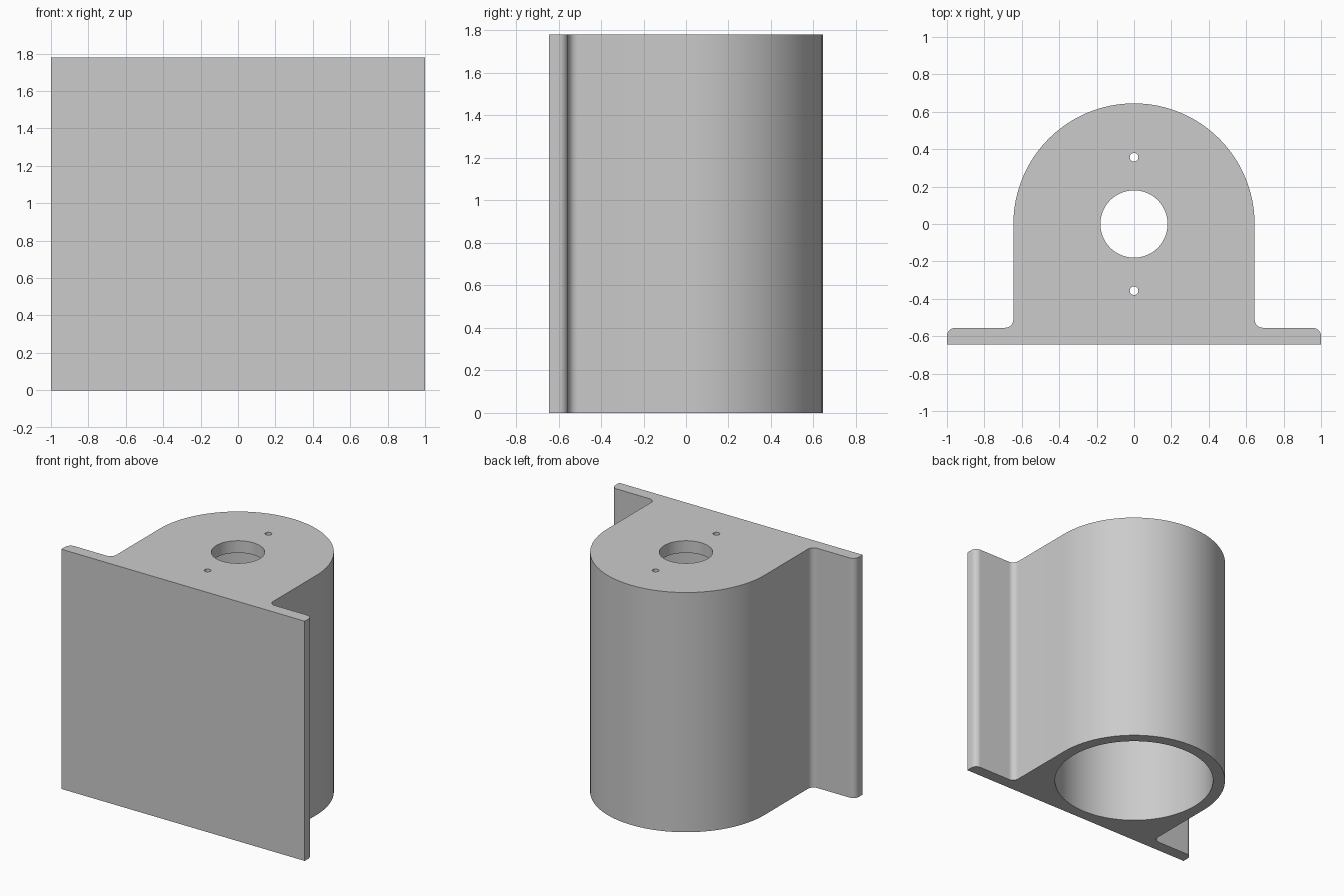
import bpy, bmesh
from math import pi, cos, sin, radians

cube = bpy.data.objects.get("Cube")
if cube:
    bpy.data.objects.remove(cube, do_unlink=True)

HEIGHT = 1.78
R = 0.645            # outer radius, also half the depth
WALL = 0.09          # flange and top plate thickness
FILLET = 0.045

grey = bpy.data.materials.new("plain grey")
grey.use_nodes = True
colour = (0.6, 0.6, 0.6, 1)
grey.diffuse_color = colour
grey.node_tree.nodes["Principled BSDF"].inputs["Base Color"].default_value = colour


def arc(cx, cy, r, start, end, steps):
    angles = [radians(start + (end - start) * i / steps) for i in range(steps + 1)]
    return [(cx + r * cos(a), cy + r * sin(a)) for a in angles]


def extruded(name, outline, z0, z1):
    bm = bmesh.new()
    face = bm.faces.new([bm.verts.new((x, y, z0)) for x, y in outline])
    grown = bmesh.ops.extrude_face_region(bm, geom=[face])["geom"]
    moved = [v for v in grown if isinstance(v, bmesh.types.BMVert)]
    bmesh.ops.translate(bm, verts=moved, vec=(0, 0, z1 - z0))
    bmesh.ops.recalc_face_normals(bm, faces=bm.faces[:])
    mesh = bpy.data.meshes.new(name)
    bm.to_mesh(mesh)
    bm.free()
    mesh.materials.append(grey)
    obj = bpy.data.objects.new(name, mesh)
    bpy.context.collection.objects.link(obj)
    return obj


# Housing outline: right half with flange tip, inner fillet and half of the dome
flange_y = WALL - R
half = [(1, -R)]
half += arc(1 - FILLET, flange_y - FILLET, FILLET, 0, 90, 8)
half += arc(R + FILLET, flange_y + FILLET, FILLET, 270, 180, 8)
half += arc(0, 0, R, 0, 90, 24)
outline = half + [(-x, y) for x, y in reversed(half[:-1])]
housing = extruded("housing", outline, 0, HEIGHT)

# Bore from below, shaft hole and two screw holes through the top plate
cuts = [("bore", 0, 0.56, 96, -0.1, HEIGHT - WALL),
        ("shaft_hole", 0, 0.18, 64, HEIGHT - 0.3, HEIGHT + 0.1),
        ("back_screw_hole", 0.357, 0.023, 24, HEIGHT - 0.3, HEIGHT + 0.1),
        ("front_screw_hole", -0.357, 0.023, 24, HEIGHT - 0.3, HEIGHT + 0.1)]
bpy.ops.object.select_all(action='DESELECT')
housing.select_set(True)
bpy.context.view_layer.objects.active = housing
for name, y, r, sides, z0, z1 in cuts:
    cutter = extruded(name + "_cutter", arc(0, y, r, 0, 360, sides)[:-1], z0, z1)
    cutter.hide_render = True
    mod = housing.modifiers.new(name, 'BOOLEAN')
    mod.operation = 'DIFFERENCE'
    mod.solver = 'EXACT'
    mod.object = cutter
    bpy.ops.object.modifier_apply(modifier=mod.name)
    bpy.data.objects.remove(cutter, do_unlink=True)

bpy.ops.object.shade_smooth_by_angle(angle=radians(30))
